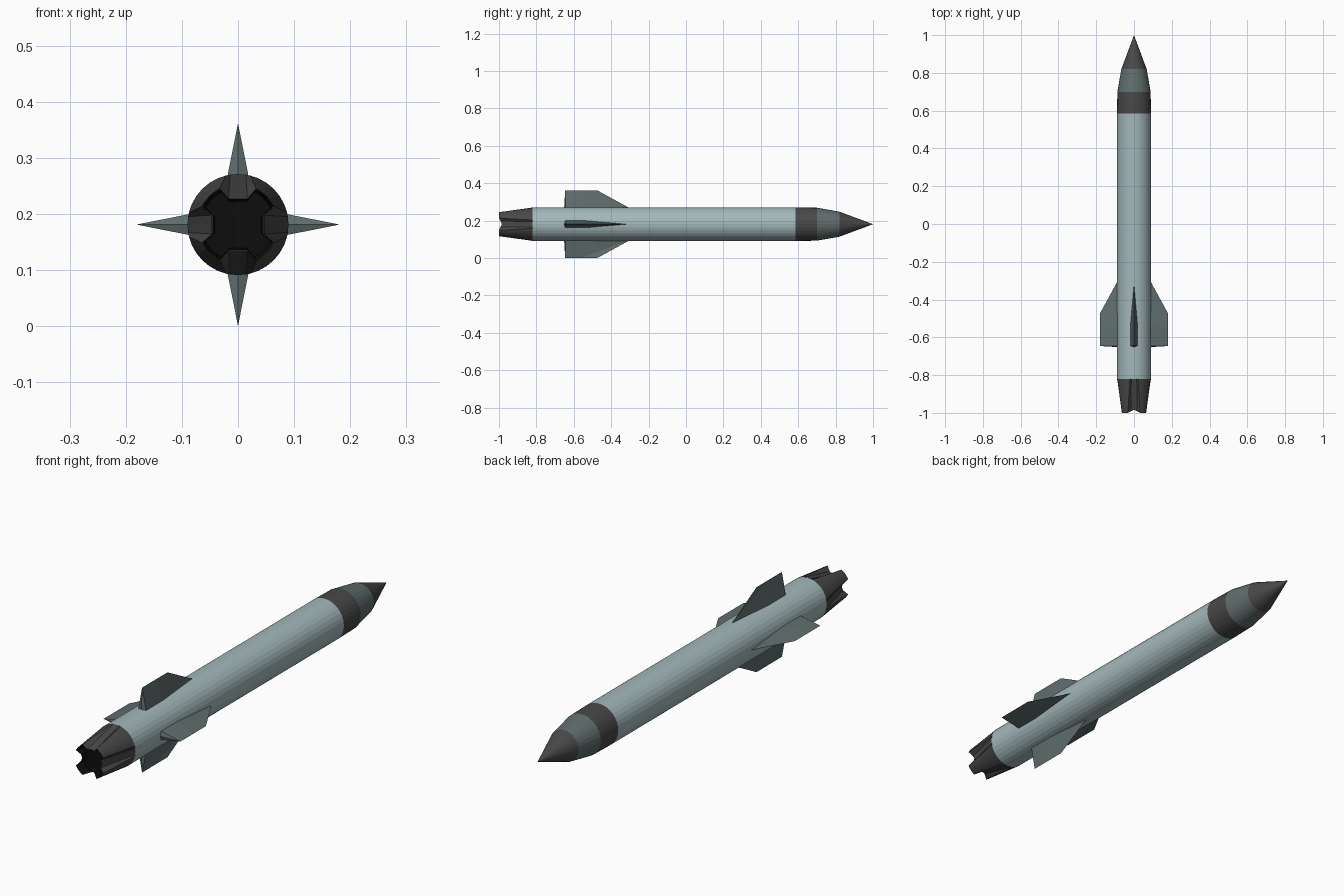
import bpy, bmesh, math

if "Cube" in bpy.data.objects:
    bpy.data.objects.remove(bpy.data.objects["Cube"])

CZ = 0.181          # height of the body axis
SIDES = 32


def material(name, rgb):
    m = bpy.data.materials.new(name)
    m.diffuse_color = (*rgb, 1)
    m.use_nodes = True
    m.node_tree.nodes["Principled BSDF"].inputs["Base Color"].default_value = m.diffuse_color
    return m


LIGHT = material("pale blue grey", (0.37, 0.48, 0.495))
MID = material("slate grey", (0.115, 0.155, 0.152))
DARK = material("charcoal", (0.065, 0.065, 0.065))
BLACK = material("black", (0.004, 0.004, 0.004))


def polar(angle, r, y):
    """Point around the body axis; angle 0 points up."""
    return (r * math.sin(angle), y, CZ + r * math.cos(angle))


def make_object(name, bm, mats):
    bmesh.ops.recalc_face_normals(bm, faces=bm.faces[:])
    mesh = bpy.data.meshes.new(name)
    bm.to_mesh(mesh)
    bm.free()
    for m in mats:
        mesh.materials.append(m)
    ob = bpy.data.objects.new(name, mesh)
    bpy.context.collection.objects.link(ob)
    return ob


def bridge(bm, a, b, index):
    n = len(a)
    for i in range(n):
        j = (i + 1) % n
        bm.faces.new((a[i], a[j], b[j], b[i])).material_index = index


# Body tube, band and nose: revolved profile of (y, radius, material after it)
profile = [(-0.82, 0.090, 0), (0.585, 0.090, 1), (0.70, 0.088, 2), (0.82, 0.067, 1)]
bm = bmesh.new()
rings = [[bm.verts.new(polar(math.tau * i / SIDES, r, y)) for i in range(SIDES)]
         for y, r, _ in profile]
for k in range(len(rings) - 1):
    bridge(bm, rings[k], rings[k + 1], profile[k][2])
tip = bm.verts.new((0, 1.0, CZ))
for i in range(SIDES):
    f = bm.faces.new((rings[-1][i], rings[-1][(i + 1) % SIDES], tip))
    f.material_index = profile[-1][2]
bm.faces.new(rings[0]).material_index = 1
make_object("body", bm, [LIGHT, DARK, MID])

# Tail nozzle: tapered shell with four widening grooves
# (start angle, end angle, end radius, end y) on one half of a quadrant
half = [(0, 0, 0.046, -0.984), (9, 20, 0.049, -0.992), (14, 27, 0.072, -1.0),
        (24, 33, 0.072, -1.0), (34.5, 39, 0.072, -1.0), (45, 45, 0.072, -1.0)]
section = [(-a, -b, r, y) for a, b, r, y in half[-2:0:-1]] + half
bm = bmesh.new()
start, end = [], []
for q in range(4):
    for a, b, r, y in section:
        start.append(bm.verts.new(polar(math.radians(90 * q + a), 0.09, -0.82)))
        end.append(bm.verts.new(polar(math.radians(90 * q + b), r, y)))
bridge(bm, start, end, 0)
make_object("tail_nozzle", bm, [DARK])

# Nozzle opening: shallow black hollow meeting the notched rim
bm = bmesh.new()
rim, floor = [], []
for q in range(4):
    for a, b, r, y in section:
        t = math.radians(90 * q + b)
        rim.append(bm.verts.new(polar(t, r - 0.0005, y)))
        floor.append(bm.verts.new(polar(t, r * 0.9, -0.96)))
bridge(bm, rim, floor, 0)
bm.faces.new(floor)
make_object("nozzle_opening", bm, [BLACK])

# Four fins: wedge root narrowing to a sharp outer edge
for q, name in enumerate(("top", "right", "bottom", "left")):
    bm = bmesh.new()
    c, s = math.cos(q * math.pi / 2), math.sin(q * math.pi / 2)

    def vert(side, y, r):
        return bm.verts.new((r * s + side * c, y, CZ + r * c - side * s))

    root = [vert(x, y, 0.08) for x, y in
            ((0, -0.29), (0.02, -0.53), (0.02, -0.645), (0, -0.652),
             (-0.02, -0.645), (-0.02, -0.53))]
    lead, mid, trail = (vert(0, y, 0.181) for y in (-0.475, -0.56, -0.646))
    for a, b, d, e in ((0, 1, 2, 3), (0, 5, 4, 3)):
        bm.faces.new((root[a], root[b], mid, lead))
        bm.faces.new((root[b], root[d], trail, mid))
        bm.faces.new((root[d], root[e], trail))
    bm.faces.new(root)
    make_object(name + "_fin", bm, [MID])
